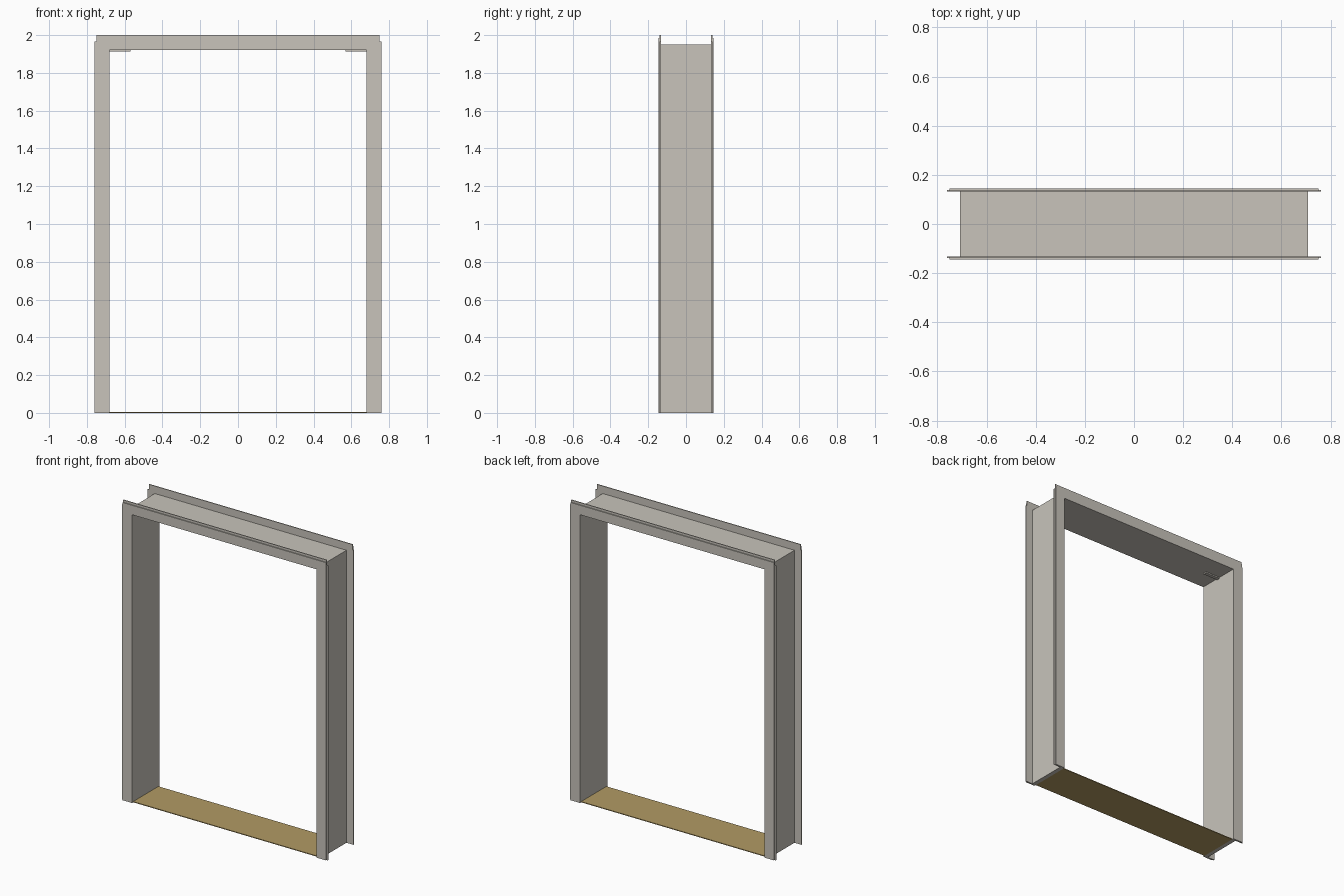
import bpy
import bmesh

cube = bpy.data.objects.get("Cube")
if cube:
    bpy.data.objects.remove(cube, do_unlink=True)


def make_material(name, rgb):
    mat = bpy.data.materials.new(name)
    mat.use_nodes = True
    mat.diffuse_color = (*rgb, 1)
    mat.node_tree.nodes["Principled BSDF"].inputs["Base Color"].default_value = (*rgb, 1)
    return mat


paint = make_material("warm_grey_paint", (0.578, 0.552, 0.497))
wood = make_material("tan_wood", (0.445, 0.328, 0.127))


def box(name, x, y, z, mat):
    """Box between the given (low, high) pairs."""
    bm = bmesh.new()
    bmesh.ops.create_cube(bm, size=1)
    for v in bm.verts:
        v.co = [pair[c > 0] for pair, c in zip((x, y, z), v.co)]
    mesh = bpy.data.meshes.new(name)
    bm.to_mesh(mesh)
    bm.free()
    mesh.materials.append(mat)
    obj = bpy.data.objects.new(name, mesh)
    bpy.context.collection.objects.link(obj)
    return obj


def span(a, b, sign):
    return tuple(sorted((a * sign, b * sign)))


# Main dimensions
inner, liner, face, edge = 0.68, 0.707, 0.75, 0.76
head_low, head_top, top = 1.922, 1.95, 2.0
back, lip, front = 0.133, 0.139, 0.145

# Frame lining and threshold
box("head_liner", (-liner, liner), (-back, back), (head_low, head_top), paint)
box("threshold", (-inner, inner), (-back, back), (0, 0.005), wood)
for side, sx in (("left", 1), ("right", -1)):
    box(side + "_jamb_liner", span(inner, liner, sx), (-back, back), (0, head_low), paint)
    # Small plate under the head at each corner
    box(side + "_head_plate", span(0.57, inner, sx), (-0.012, 0.012),
        (head_low - 0.008, head_low), paint)

# Casings on both faces, with a recessed outer lip and notched top corners
for end, sy in (("front", -1), ("back", 1)):
    full, thin = span(back, front, sy), span(back, lip, sy)
    box(end + "_head_casing", (-face, face), full, (head_low, 1.985), paint)
    box(end + "_head_lip", (-face, face), thin, (1.985, top), paint)
    for side, sx in (("left", 1), ("right", -1)):
        box(f"{end}_{side}_casing", span(inner, face, sx), full, (0, head_low), paint)
        box(f"{end}_{side}_lip", span(face, edge, sx), thin, (0, 1.965), paint)
